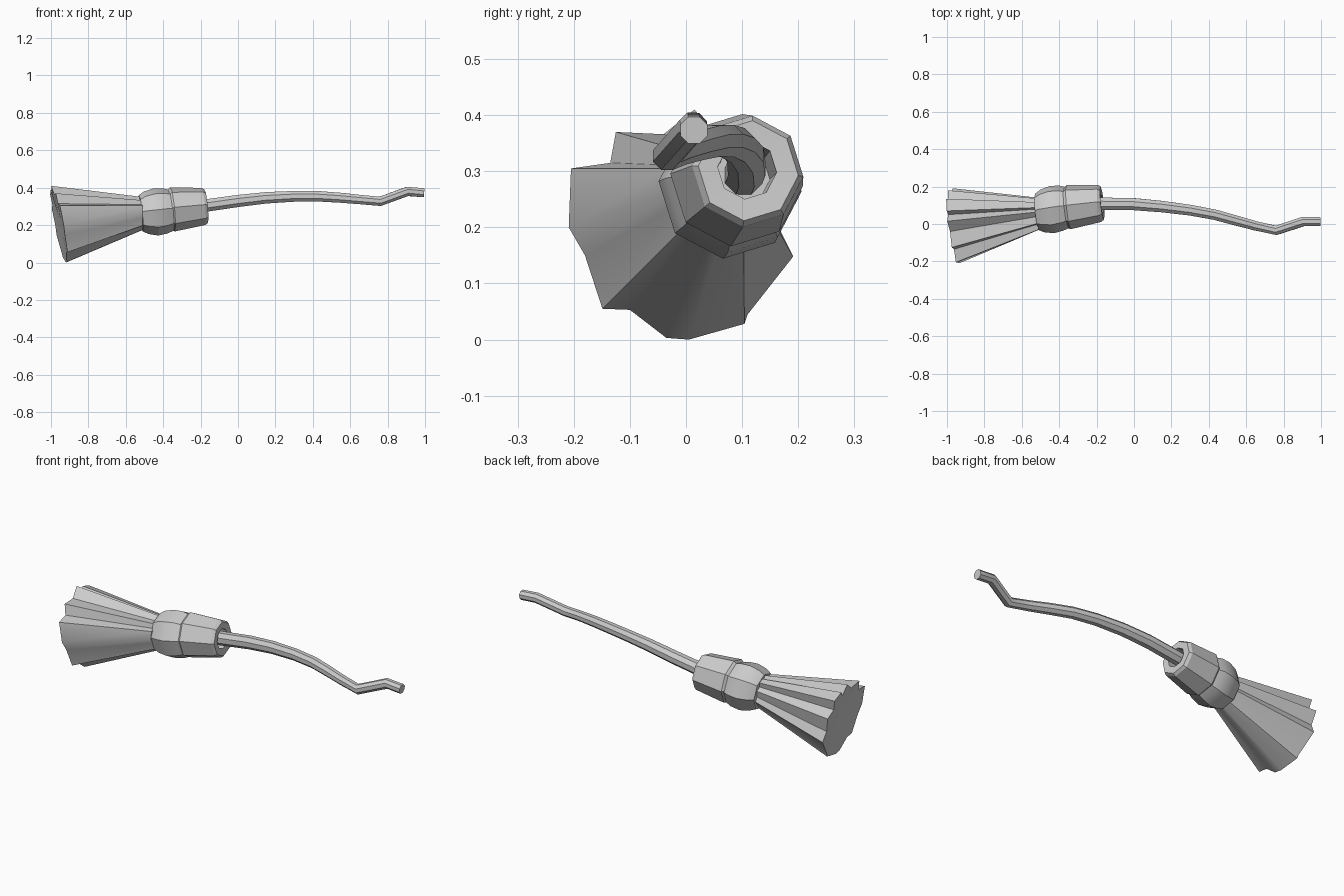
import bpy, bmesh, math
from mathutils import Vector

if "Cube" in bpy.data.objects:
    bpy.data.objects.remove(bpy.data.objects["Cube"])


def finish(name, bm, angle=30):
    bmesh.ops.recalc_face_normals(bm, faces=bm.faces[:])
    me = bpy.data.meshes.new(name)
    bm.to_mesh(me)
    bm.free()
    ob = bpy.data.objects.new(name, me)
    bpy.context.collection.objects.link(ob)
    bpy.ops.object.select_all(action='DESELECT')
    ob.select_set(True)
    bpy.context.view_layer.objects.active = ob
    bpy.ops.object.shade_smooth_by_angle(angle=math.radians(angle))
    return ob


def bridge(bm, a, b):
    n = len(a)
    for i in range(n):
        bm.faces.new((a[i], a[(i + 1) % n], b[(i + 1) % n], b[i]))


def sweep(name, stations, axis=None, sides=8, phase=0, angle=30):
    """Skin rings given as (x, y, z, radius); rings face the path or a fixed axis."""
    bm = bmesh.new()
    pts = [Vector(s[:3]) for s in stations]
    rings = []
    for i, s in enumerate(stations):
        d = axis or (pts[min(i + 1, len(pts) - 1)] - pts[max(i - 1, 0)])
        d = d.normalized()
        v = Vector((0, 1, 0))
        v = (v - d * v.dot(d)).normalized()
        w = d.cross(v)
        rings.append([bm.verts.new(pts[i] + s[3] * (math.cos(t) * v + math.sin(t) * w))
                      for t in (phase + 2 * math.pi * k / sides for k in range(sides))])
    for a, b in zip(rings, rings[1:]):
        bridge(bm, a, b)
    bm.faces.new(rings[0])
    bm.faces.new(rings[-1])
    return finish(name, bm, angle)


# Crooked handle
sweep("handle", [
    (-0.34, 0.100, 0.285, 0.036), (-0.17, 0.108, 0.305, 0.036), (0.00, 0.106, 0.329, 0.035),
    (0.15, 0.093, 0.346, 0.033), (0.30, 0.074, 0.354, 0.031), (0.43, 0.050, 0.354, 0.030),
    (0.54, 0.020, 0.347, 0.029), (0.65, -0.010, 0.337, 0.027), (0.76, -0.034, 0.327, 0.027),
    (0.905, 0.013, 0.380, 0.027), (0.995, 0.014, 0.373, 0.026)], phase=math.pi / 8, angle=40)

# Binding collars: hollow front sleeve and bulging rear knot
axis = Vector((0.35, 0.035, 0.035))
phase = math.radians(-5)
sweep("front_collar", [
    (-0.37, 0.088, 0.282, 0.104), (-0.35, 0.090, 0.284, 0.119), (-0.185, 0.110, 0.300, 0.100),
    (-0.170, 0.111, 0.301, 0.090), (-0.172, 0.109, 0.303, 0.053), (-0.28, 0.10, 0.290, 0.050)],
    axis, phase=phase, angle=20)
sweep("rear_collar", [
    (-0.520, 0.065, 0.263, 0.098), (-0.490, 0.070, 0.266, 0.115), (-0.440, 0.077, 0.270, 0.127),
    (-0.390, 0.085, 0.276, 0.122), (-0.350, 0.088, 0.280, 0.108)],
    axis, phase=phase, angle=20)

# Pleated bristles: irregular end outline (y, z) shrunk towards the binding
outline = [
    (-0.040, 0.366), (-0.125, 0.370), (-0.135, 0.315), (-0.205, 0.305), (-0.209, 0.200),
    (-0.180, 0.150), (-0.149, 0.055), (-0.100, 0.053), (-0.035, 0.003), (0.005, 0.000),
    (0.104, 0.028), (0.110, 0.045), (0.191, 0.148), (0.165, 0.200), (0.180, 0.280),
    (0.125, 0.310), (0.135, 0.365), (0.070, 0.388), (0.050, 0.360), (0.015, 0.410)]
bm = bmesh.new()


def end_x(y, z):
    return -0.957 - 0.19 * (z - 0.2) - 0.12 * y


end = [bm.verts.new((end_x(y, z), y, z)) for y, z in outline]
base = [bm.verts.new((-0.51, 0.054 + (y + 0.01) * 0.43, 0.26 + (z - 0.2) * 0.43))
        for y, z in outline]
bridge(bm, base, end)
bm.faces.new(base)
centre = bm.verts.new((-0.945, -0.01, 0.2))
for i in range(len(end)):
    bm.faces.new((end[i], end[(i + 1) % len(end)], centre))
finish("bristles", bm, 35)
